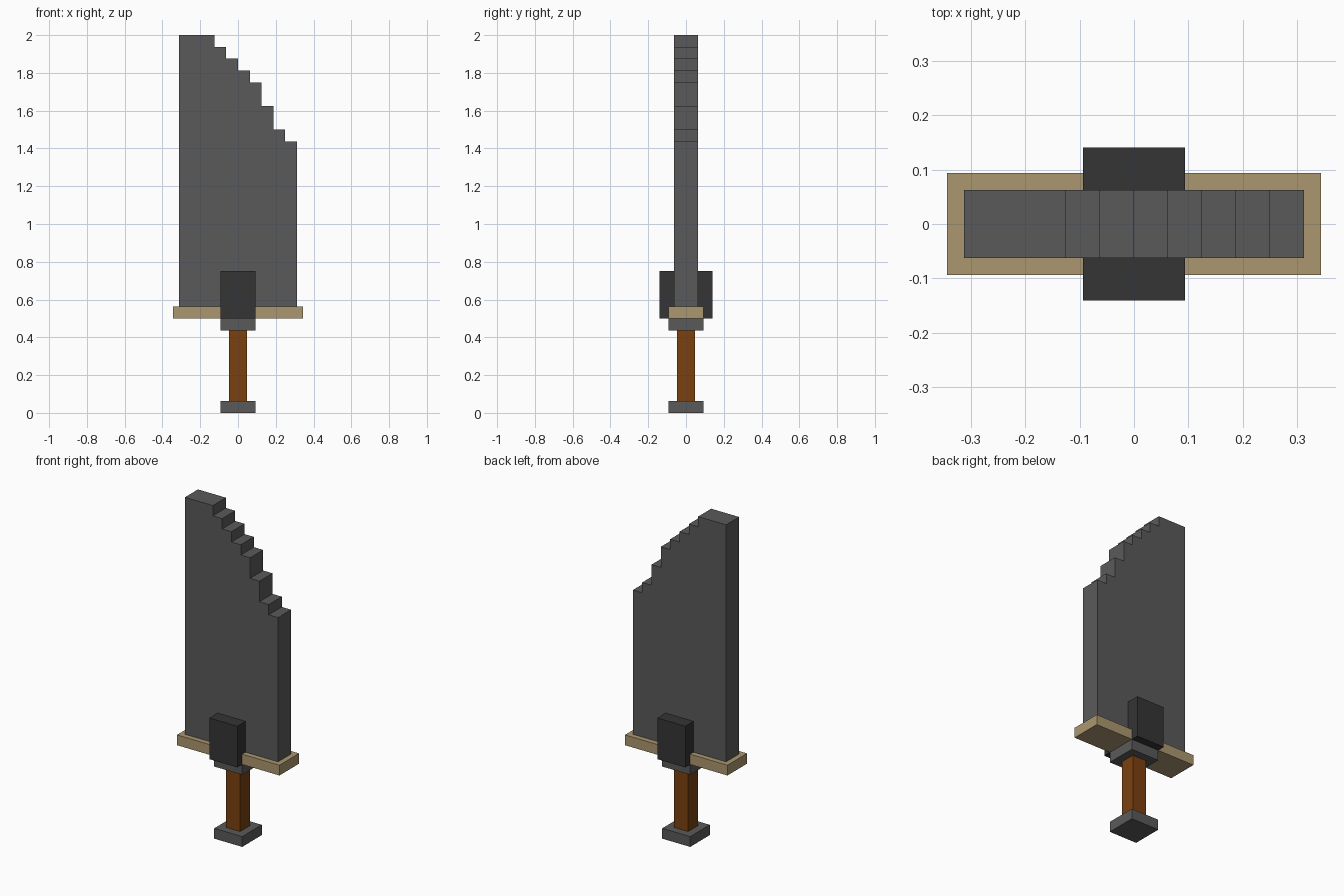
import bpy
import bmesh

if "Cube" in bpy.data.objects:
    bpy.data.objects.remove(bpy.data.objects["Cube"])

U = 1 / 16  # block unit


def material(name, rgb):
    m = bpy.data.materials.new(name)
    m.diffuse_color = (*rgb, 1)
    m.use_nodes = True
    m.node_tree.nodes["Principled BSDF"].inputs["Base Color"].default_value = m.diffuse_color
    return m


steel = material("steel grey", (0.102, 0.102, 0.102))
dark = material("dark iron", (0.035, 0.035, 0.035))
tan = material("pale tan", (0.407, 0.309, 0.159))
wood = material("brown wood", (0.198, 0.053, 0.005))


def prism(name, outline, half_depth, mat):
    """Extrude an x-z outline along y, centred on y = 0."""
    bm = bmesh.new()
    face = bm.faces.new([bm.verts.new((x * U, -half_depth * U, z * U)) for x, z in outline])
    new = bmesh.ops.extrude_face_region(bm, geom=[face])["geom"]
    verts = [v for v in new if isinstance(v, bmesh.types.BMVert)]
    bmesh.ops.translate(bm, verts=verts, vec=(0, 2 * half_depth * U, 0))
    bmesh.ops.recalc_face_normals(bm, faces=bm.faces)
    mesh = bpy.data.meshes.new(name)
    bm.to_mesh(mesh)
    bm.free()
    mesh.materials.append(mat)
    obj = bpy.data.objects.new(name, mesh)
    bpy.context.collection.objects.link(obj)


def box(name, half_width, half_depth, z0, z1, mat):
    w = half_width
    prism(name, [(-w, z0), (w, z0), (w, z1), (-w, z1)], half_depth, mat)


# Handle
box("pommel", 1.5, 1.5, 0, 1, steel)
box("grip", 0.75, 0.75, 1, 7, wood)
box("collar", 1.5, 1.5, 7, 8, steel)

# Guard and the block clamping the blade
box("guard", 5.5, 1.5, 8, 9, tan)
box("clamp_block", 1.5, 2.25, 8, 12, dark)

# Blade with a stepped tip: (left edge, right edge, top) of each step
steps = [(-5, -2, 32), (-2, -1, 31), (-1, 0, 30), (0, 1, 29),
         (1, 2, 28), (2, 3, 26), (3, 4, 24), (4, 5, 23)]
outline = [(-5, 9)]
for left, right, top in steps:
    outline += [(left, top), (right, top)]
outline.append((5, 9))
prism("blade", outline, 1, steel)
